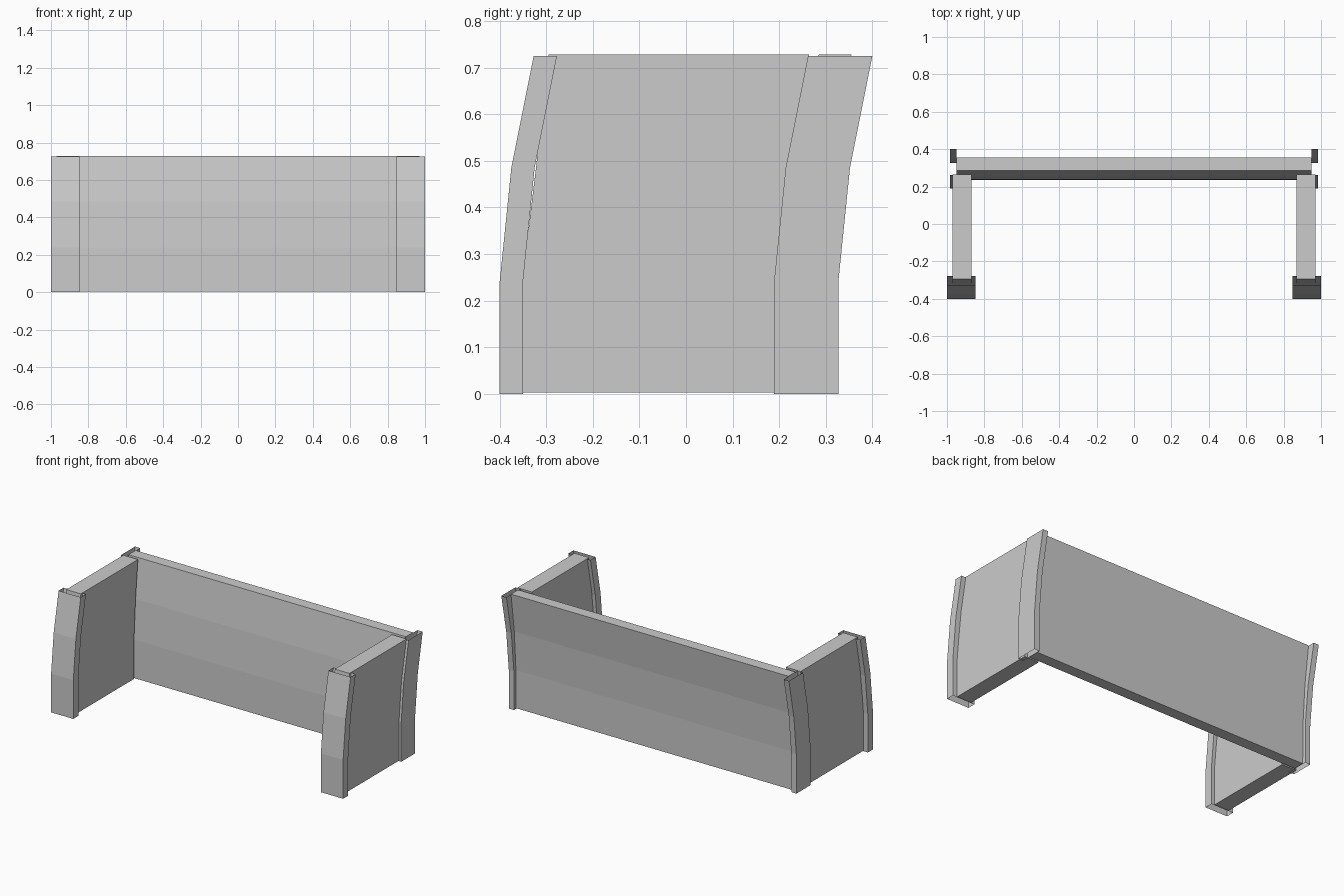
import bpy, bmesh

if "Cube" in bpy.data.objects:
    bpy.data.objects.remove(bpy.data.objects["Cube"])

# Height levels of the gentle backward sweep shared by all parts
POST_Z = (0.0, 0.24, 0.485, 0.725)
PANEL_Z = (0.003, 0.24, 0.485, 0.728)


def swept_part(name, x0, x1, front, back, levels, capped, mirrored):
    """Stack rectangles with given front/back y at each level into a swept slab."""
    bm = bmesh.new()
    rings = [[bm.verts.new(p) for p in ((x0, f, z), (x1, f, z), (x1, b, z), (x0, b, z))]
             for f, b, z in zip(front, back, levels)]
    for low, high in zip(rings, rings[1:]):
        for i in range(4):
            j = (i + 1) % 4
            bm.faces.new((low[i], low[j], high[j], high[i]))
    if capped:
        bm.faces.new(rings[0][::-1])
        bm.faces.new(rings[-1])
    mesh = bpy.data.meshes.new(name)
    bm.to_mesh(mesh)
    bm.free()
    obj = bpy.data.objects.new(name, mesh)
    bpy.context.collection.objects.link(obj)
    if mirrored:
        mod = obj.modifiers.new("Mirror", 'MIRROR')
        mod.use_mirror_merge = False
    return obj


def sweep(y, offsets=(0.0, 0.0, 0.025, 0.073)):
    return [y + o for o in offsets]


# Front posts: open-ended sleeves around the side panel edges
swept_part("front_post", 0.848, 1.0, sweep(-0.40), sweep(-0.35), POST_Z, False, True)

# Rear posts: thin open-ended sleeves at the outer rear corners
swept_part("rear_post", 0.95, 0.985, sweep(0.189), sweep(0.327), POST_Z, False, True)

# Side panels
swept_part("side_panel", 0.87, 0.97, (-0.355, -0.352, -0.322, -0.295),
           (0.225, 0.225, 0.24, 0.264), PANEL_Z, True, True)

# Back panel
swept_part("back_panel", -0.95, 0.95, (0.235, 0.237, 0.253, 0.285),
           (0.305, 0.307, 0.323, 0.355), PANEL_Z, True, False)
